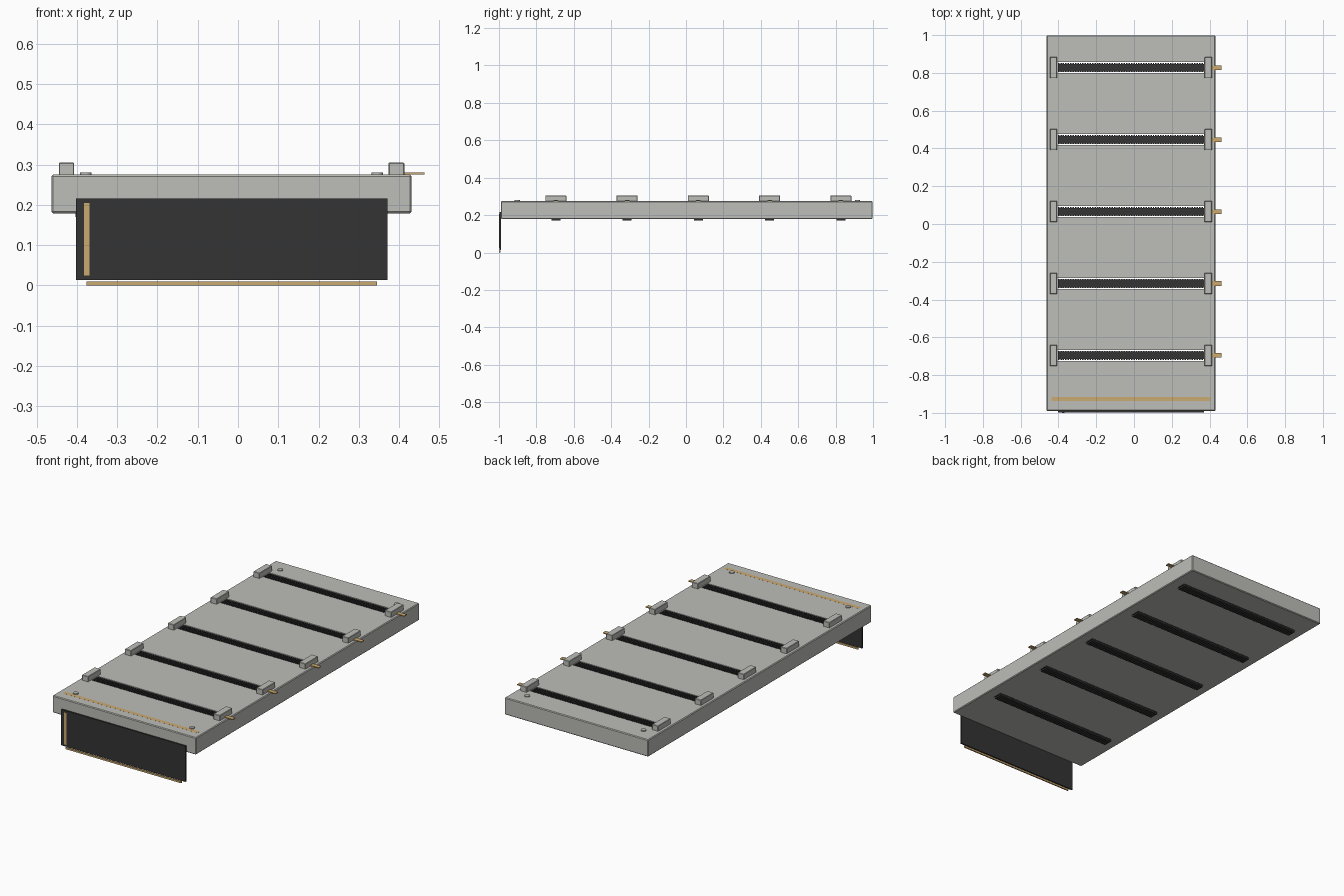
import bpy, bmesh
from mathutils import Matrix, Vector

if "Cube" in bpy.data.objects:
    bpy.data.objects.remove(bpy.data.objects["Cube"])


def mat(name, rgb):
    m = bpy.data.materials.new(name)
    m.diffuse_color = (*rgb, 1)
    m.use_nodes = True
    m.node_tree.nodes["Principled BSDF"].inputs["Base Color"].default_value = m.diffuse_color
    return m


GREY = mat("light grey", (0.51, 0.51, 0.48))
BLACK = mat("charcoal", (0.033, 0.033, 0.033))
GOLD = mat("brass", (0.60, 0.40, 0.16))


def boxes(name, specs, material, bevel=0.0):
    """One object from a list of (x0, x1, y0, y1, z0, z1) boxes."""
    bm = bmesh.new()
    for x0, x1, y0, y1, z0, z1 in specs:
        c = Vector(((x0 + x1) / 2, (y0 + y1) / 2, (z0 + z1) / 2))
        s = Matrix.Diagonal((x1 - x0, y1 - y0, z1 - z0, 1))
        bmesh.ops.create_cube(bm, size=1, matrix=Matrix.Translation(c) @ s)
    if bevel:
        bmesh.ops.bevel(bm, geom=bm.edges[:], offset=bevel, segments=1,
                        affect='EDGES')
    me = bpy.data.meshes.new(name)
    bm.to_mesh(me)
    bm.free()
    me.materials.append(material)
    ob = bpy.data.objects.new(name, me)
    bpy.context.collection.objects.link(ob)
    return ob


ROWS = [0.828 - 0.381 * i for i in range(5)]
X0, X1 = -0.403, 0.370          # slot and brush extent
Z0, Z1 = 0.179, 0.275           # slab bottom and top

# Slab with five through slots
slab = boxes("slab", [(-0.463, 0.431, -0.99, 0.998, Z0, Z1)], GREY, 0.004)
cutter = boxes("slot_cutter", [(X0 - 0.001, X1 + 0.001, y - 0.028, y + 0.03, 0.1, 0.4)
                               for y in ROWS], GREY)
cutter.hide_render = True
cut = slab.modifiers.new("slots", 'BOOLEAN')
cut.object = cutter
cut.operation = 'DIFFERENCE'
cut.solver = 'EXACT'
bpy.context.view_layer.objects.active = slab
slab.select_set(True)
bpy.ops.object.modifier_apply(modifier="slots")
bpy.data.objects.remove(cutter)

# Brush strips: a core with rows of fine fins, end blocks and brass tabs
FINS = 60
pitch = (X1 - X0) / FINS
for i, y in enumerate(ROWS, 1):
    parts = [(X0, X1, y - 0.02, y + 0.02, 0.178, 0.268)]
    parts += [(X0 + k * pitch, X0 + (k + 0.6) * pitch, y - 0.024, y + 0.024, 0.170, 0.275)
              for k in range(FINS)]
    boxes(f"brush_strip_{i}", parts, BLACK)
    boxes(f"end_blocks_{i}", [(-0.445, -0.407, y - 0.056, y + 0.056, Z1 - 0.002, 0.305),
                              (0.374, 0.413, y - 0.056, y + 0.056, Z1 - 0.002, 0.305)],
          GREY, 0.002)
    boxes(f"brass_tab_{i}", [(0.40, 0.463, y - 0.012, y + 0.012, 0.2755, 0.2805)], GOLD)

# Corner screws
for i, (x, y) in enumerate([(x, y) for x in (-0.378, 0.346) for y in (-0.902, 0.917)], 1):
    bpy.ops.mesh.primitive_cylinder_add(vertices=24, radius=0.014, depth=0.012,
                                        location=(x, y, 0.274))
    screw = bpy.context.object
    screw.name = f"corner_screw_{i}"
    screw.data.materials.append(GREY)
    bpy.ops.object.shade_smooth_by_angle()

# Inlaid brass line on top near the front
boxes("top_line", [(-0.436, 0.404, -0.938, -0.916, Z1 - 0.003, Z1 + 0.0003)], GOLD)

# Hanging front flap with brass trims
boxes("front_flap", [(-0.402, 0.371, -0.998, -0.990, 0.014, 0.216)], BLACK)
boxes("flap_side_trim", [(-0.382, -0.369, -1.0, -0.996, 0.025, 0.205)], GOLD)
boxes("flap_bottom_trim", [(-0.376, 0.345, -0.999, -0.992, 0.0, 0.010)], GOLD)
